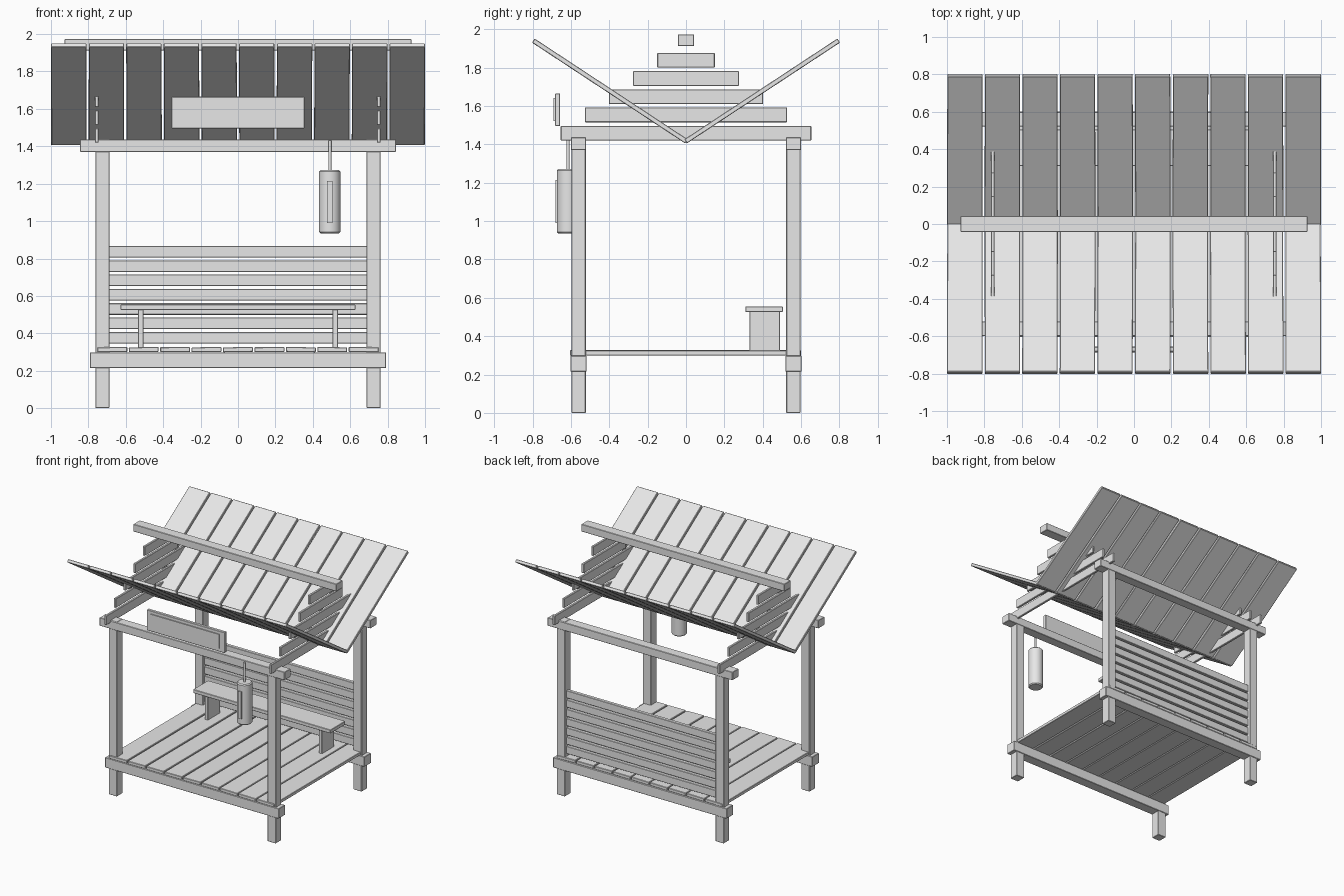
import bpy
import math
import random
from mathutils import Matrix

random.seed(4)
if "Cube" in bpy.data.objects:
    bpy.data.objects.remove(bpy.data.objects["Cube"], do_unlink=True)

wood = bpy.data.materials.new("pale_grey")
wood.use_nodes = True
GREY = (0.8, 0.8, 0.8, 1)
wood.diffuse_color = GREY
wood.node_tree.nodes["Principled BSDF"].inputs["Base Color"].default_value = GREY


def finish(ob, name, bevel):
    ob.name = name
    ob.data.materials.append(wood)
    if bevel:
        mod = ob.modifiers.new("edge", 'BEVEL')
        mod.width = bevel
        mod.segments = 1
        mod.limit_method = 'ANGLE'
    return ob


def box(name, x, y, z, bevel=0.003):
    """Box spanning the (low, high) ranges on each axis."""
    bpy.ops.mesh.primitive_cube_add(size=1, location=[(a + b) / 2 for a, b in (x, y, z)])
    ob = bpy.context.object
    size = [b - a for a, b in (x, y, z)]
    ob.data.transform(Matrix.Diagonal((*size, 1)))
    return finish(ob, name, bevel)


def around(c, width):
    return (c - width / 2, c + width / 2)


def cylinder(name, radius, x, y, z, bevel=0):
    bpy.ops.mesh.primitive_cylinder_add(vertices=24, radius=radius, depth=z[1] - z[0],
                                        location=(x, y, sum(z) / 2))
    ob = finish(bpy.context.object, name, bevel)
    bpy.ops.object.shade_smooth_by_angle()
    return ob


# Posts and the long beams of the frame
for side, y in (("front", -0.56), ("back", 0.56)):
    for hand, x in (("right", -0.725), ("left", 0.725)):
        box(f"{side}_{hand}_post", around(x, 0.075), around(y, 0.075), (0, 1.44))
    box(f"{side}_base_beam", around(0, 1.585), around(y, 0.085), (0.215, 0.298))
    box(f"{side}_top_beam", around(0, 1.69), around(y, 0.08), (1.37, 1.437))

# Floor boards, each slightly uneven
for i in range(9):
    ob = box(f"floor_board_{i + 1}", around((i - 4) * 0.168, 0.16), (-0.605, 0.6), (0.3, 0.326))
    ob.rotation_euler.y = random.uniform(-0.02, 0.02)

# Back rail slats
for i in range(7):
    z = 0.377 + i * 0.0765
    box(f"back_slat_{i + 1}", around(0, 1.38), around(0.56, 0.03), around(z, 0.062))

# Bench
box("bench_seat", around(0, 1.255), (0.31, 0.505), (0.525, 0.555))
for hand, x in (("right", -0.52), ("left", 0.52)):
    box(f"bench_{hand}_leg", around(x, 0.028), (0.33, 0.49), (0.32, 0.53))

# Stepped gable bars
for hand, x in (("right", -0.755), ("left", 0.752)):
    for i in range(5):
        half = 0.653 - i * 0.1257
        z = 1.458 + i * 0.095
        box(f"{hand}_gable_bar_{i + 1}", around(x, 0.02), (-half, half), around(z, 0.077))

# Ridge beam
box("ridge_beam", around(0, 1.855), around(0, 0.084), (1.912, 1.973))

# Roof planks sloping down to the middle
pitch = math.atan2(0.52, 0.79)
for side, s in (("front", -1), ("back", 1)):
    for i in range(10):
        ob = box(f"{side}_roof_plank_{i + 1}", around((i - 4.5) * 0.201, 0.189),
                 around(s * 0.397, 0.955), around(1.678, 0.025))
        ob.rotation_euler.x = s * pitch
        ob.rotation_euler.z = random.uniform(-0.004, 0.004)

# Front sign board with a raised panel
box("sign_board", around(0, 0.71), (-0.682, -0.656), (1.495, 1.665))
box("sign_panel", around(-0.005, 0.63), (-0.69, -0.681), (1.522, 1.64), 0)

# Hanging lantern
cylinder("lantern_body", 0.058, 0.491, -0.615, (0.935, 1.272), 0.008)
cylinder("lantern_rod", 0.008, 0.491, -0.615, (1.26, 1.43))
box("lantern_strip", around(0.491, 0.03), (-0.681, -0.665), (0.99, 1.215), 0)
